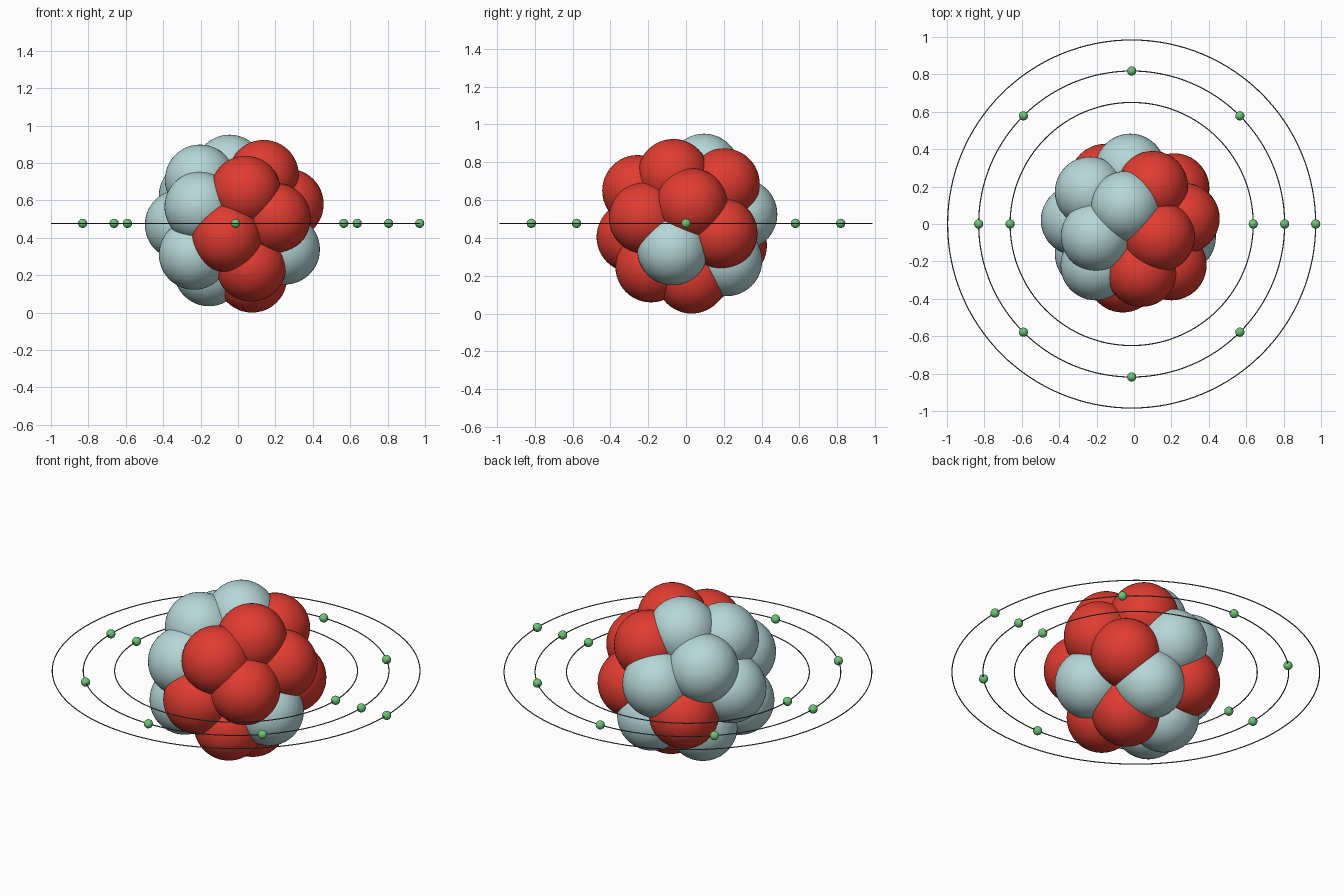
import bpy
from math import cos, sin, tau

if "Cube" in bpy.data.objects:
    bpy.data.objects.remove(bpy.data.objects["Cube"])

CX, CZ = -0.0125, 0.477     # centre of the atom
NUCLEON_R, ELECTRON_R, WIRE_R = 0.188, 0.0245, 0.003


def material(name, rgb):
    m = bpy.data.materials.new(name)
    m.diffuse_color = (*rgb, 1)
    m.use_nodes = True
    m.node_tree.nodes["Principled BSDF"].inputs["Base Color"].default_value = m.diffuse_color
    return m


RED = material("proton_red", (0.75, 0.045, 0.03))
PALE = material("neutron_pale", (0.47, 0.68, 0.68))
GREEN = material("electron_green", (0.15, 0.55, 0.19))
DARK = material("orbit_dark", (0.12, 0.13, 0.14))


def finish(name, mat):
    ob = bpy.context.object
    ob.name = name
    ob.data.materials.append(mat)
    bpy.ops.object.shade_smooth()


def ball(name, loc, r, mat, seg=48):
    bpy.ops.mesh.primitive_uv_sphere_add(segments=seg, ring_count=seg // 2,
                                         radius=r, location=loc)
    finish(name, mat)


# Nucleus: packed protons and neutrons, the last ones of each list in the core
protons = [(-.06, -.285, .405), (.04, -.255, .65), (.20, -.22, .505),
           (.07, -.185, .247), (.137, -.067, .735), (.27, .03, .58),
           (.075, .03, .188), (.215, .19, .425), (.10, .202, .685),
           (-.155, .24, .36), (.06, .0, .47)]
neutrons = [(-.205, -.22, .565), (-.235, -.162, .31), (.25, -.07, .338),
            (-.203, -.065, .71), (-.045, .095, .763), (-.31, .02, .47),
            (-.155, .065, .222), (-.235, .172, .625), (.07, .215, .28),
            (-.02, .295, .525), (-.07, -.05, .50), (-.07, .07, .45)]
for i, p in enumerate(protons):
    ball(f"proton_{i + 1}", p, NUCLEON_R, RED)
for i, p in enumerate(neutrons):
    ball(f"neutron_{i + 1}", p, NUCLEON_R, PALE)

# Orbits with evenly spaced electrons
for k, (radius, count) in enumerate([(.65, 2), (.818, 8), (.984, 1)]):
    bpy.ops.mesh.primitive_torus_add(location=(CX, 0, CZ), major_radius=radius,
                                     minor_radius=WIRE_R, major_segments=128,
                                     minor_segments=8)
    finish(f"orbit_{k + 1}", DARK)
    for i in range(count):
        a = tau * i / count
        ball(f"electron_{k + 1}_{i + 1}",
             (CX + radius * cos(a), radius * sin(a), CZ), ELECTRON_R, GREEN, 24)
